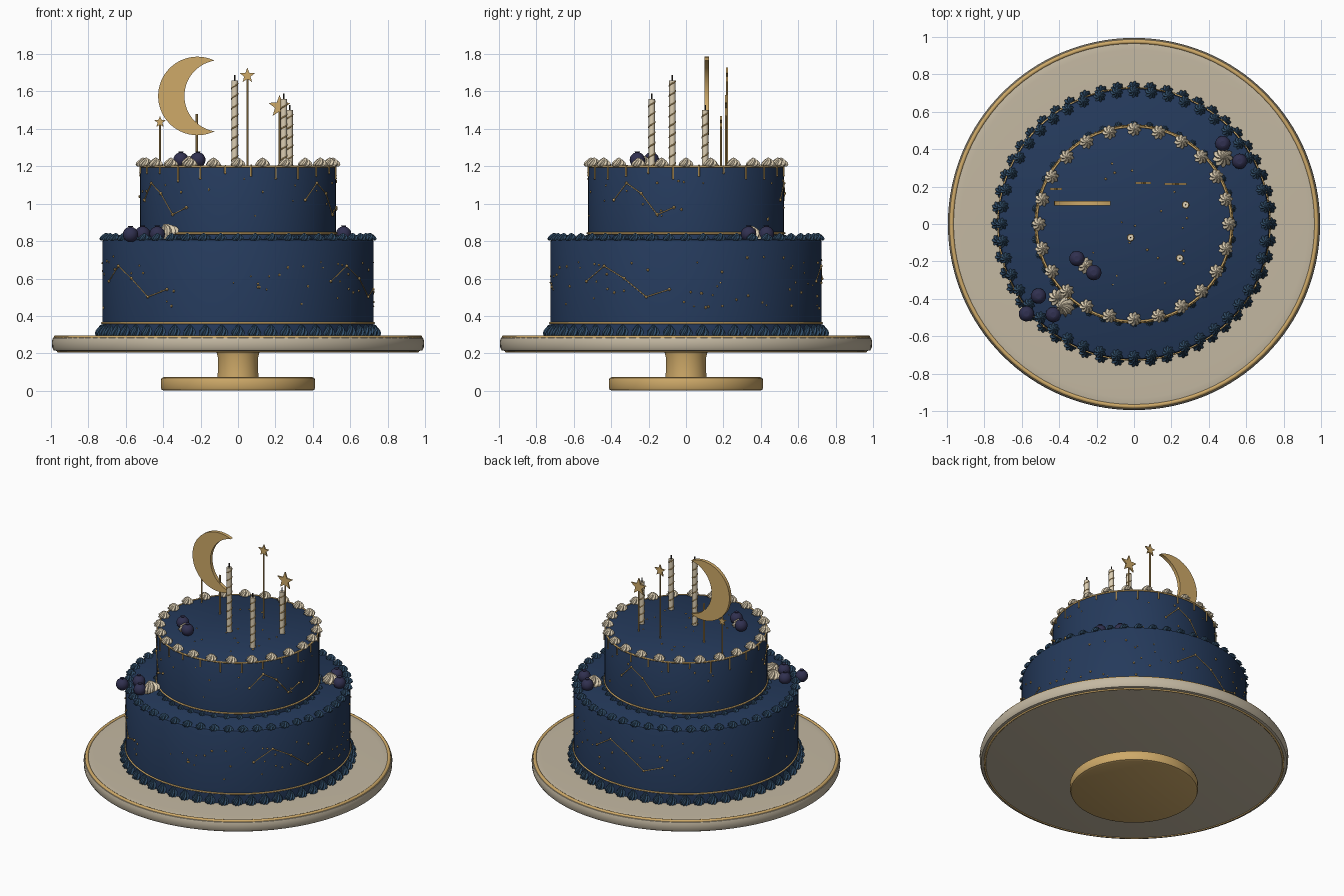
import bpy, bmesh, math, random
from math import sin, cos, pi, radians
from mathutils import Vector, Matrix

if "Cube" in bpy.data.objects:
    bpy.data.objects.remove(bpy.data.objects["Cube"])

random.seed(4)

def mat(name, c):
    m = bpy.data.materials.new(name)
    m.diffuse_color = (*c, 1)
    m.use_nodes = True
    m.node_tree.nodes["Principled BSDF"].inputs["Base Color"].default_value = m.diffuse_color
    return m

NAVY = mat("navy", (0.018, 0.042, 0.105))
PIPE = mat("blue_piping", (0.03, 0.075, 0.14))
CREAM = mat("cream", (0.72, 0.62, 0.45))
PLATE = mat("plate_cream", (0.55, 0.48, 0.36))
GOLD = mat("gold", (0.62, 0.40, 0.14))
BERRY = mat("berry", (0.03, 0.03, 0.08))
WICK = mat("wick", (0.03, 0.025, 0.02))

def finish(bm, name, m, angle=35):
    bmesh.ops.recalc_face_normals(bm, faces=bm.faces)
    me = bpy.data.meshes.new(name)
    bm.to_mesh(me)
    bm.free()
    for p in me.polygons:
        p.use_smooth = True
    me.set_sharp_from_angle(angle=radians(angle))
    me.materials.append(m)
    ob = bpy.data.objects.new(name, me)
    bpy.context.collection.objects.link(ob)
    return ob

def skin(bm, rings):
    """Bridge successive closed rings and cap both ends."""
    vs = [[bm.verts.new(p) for p in r] for r in rings]
    n = len(vs[0])
    for a, b in zip(vs, vs[1:]):
        for i in range(n):
            bm.faces.new((a[i], a[(i + 1) % n], b[(i + 1) % n], b[i]))
    bm.faces.new(vs[0][::-1])
    bm.faces.new(vs[-1])

def lathe(name, prof, m, n=96):
    bm = bmesh.new()
    skin(bm, [[(r * cos(2 * pi * i / n), r * sin(2 * pi * i / n), z) for i in range(n)] for r, z in prof])
    return finish(bm, name, m)

def ring(name, R, r, z, m):
    bpy.ops.mesh.primitive_torus_add(major_radius=R, minor_radius=r, major_segments=96,
                                     minor_segments=8, location=(0, 0, z))
    ob = bpy.context.object
    ob.name = name
    ob.data.materials.append(m)
    bpy.ops.object.shade_smooth()

def rod(bm, p, q, r, n=8):
    p, q = Vector(p), Vector(q)
    d = q - p
    M = Matrix.Translation((p + q) / 2) @ d.to_track_quat('Z', 'Y').to_matrix().to_4x4()
    bmesh.ops.create_cone(bm, cap_ends=True, segments=n, radius1=r, radius2=r, depth=d.length, matrix=M)

def ball(bm, p, r, u=8, v=6):
    bmesh.ops.create_uvsphere(bm, u_segments=u, v_segments=v, radius=r, matrix=Matrix.Translation(p))

def polar(R, deg, z):
    return Vector((R * cos(radians(deg)), R * sin(radians(deg)), z))

def dollop(bm, loc, r, h, lobes=8, tilt=None, turn=0.0):
    """Star-nozzle swirl: lobed rings that twist as they taper."""
    n = lobes * 2
    M = Matrix.Translation(loc) @ Matrix.Rotation(turn, 4, 'Z')
    if tilt:
        M = Matrix.Translation(loc) @ Matrix.Rotation(tilt[0], 4, tilt[1])
    rings = []
    for s, t in ((.85, 0), (1, .18), (.9, .42), (.66, .65), (.36, .86), (.06, 1)):
        rings.append([M @ Vector((r * s * (1 if i % 2 else .74) * cos(2 * pi * i / n + t),
                                  r * s * (1 if i % 2 else .74) * sin(2 * pi * i / n + t), h * t))
                      for i in range(n)])
    skin(bm, rings)

def border(name, count, R, z, r, h, m):
    bm = bmesh.new()
    for k in range(count):
        dollop(bm, polar(R, 90 + 360 * k / count, z), r, h, turn=2 * pi * k / count)
    finish(bm, name, m)

# Cake stand
lathe("stand_foot", [(.395, 0), (.408, .005), (.413, .018), (.413, .055), (.408, .068), (.395, .074)], GOLD)
lathe("stand_stem", [(.11, .07), (.108, .1), (.108, .18), (.116, .212)], GOLD, 48)
lathe("stand_plate", [(.955, .21), (.985, .216), (.993, .23), (.995, .265), (.99, .282), (.975, .288),
                      (.93, .289), (.9, .29), (.7, .292)], PLATE, 128)
ring("plate_top_rim", .975, .012, .284, GOLD)
ring("plate_bottom_rim", .962, .007, .212, GOLD)

# Cake tiers
def tier(name, R, z0, z1):
    lathe(name, [(R, z0), (R, z1 - .015), (R - .005, z1 - .005), (R - .015, z1)], NAVY)
tier("lower_tier", .725, .29, .812)
tier("upper_tier", .525, .80, 1.203)
ring("lower_tier_band", .726, .006, .362, GOLD)
ring("upper_tier_band", .526, .006, .842, GOLD)
ring("upper_tier_edge", .521, .006, 1.199, GOLD)

# Piped borders
border("lower_base_piping", 52, .73, .292, .036, .062, PIPE)
border("lower_top_piping", 48, .708, .803, .034, .04, PIPE)
border("upper_base_piping", 40, .53, .808, .022, .026, PIPE)
border("upper_top_piping", 24, .508, 1.2, .04, .046, CREAM)

# Gold drips under the top edge
bm = bmesh.new()
for k in range(24):
    z = 1.2 - random.choice((.035, .05, .065, .08))
    rod(bm, polar(.527, 97.5 + 15 * k, 1.2), polar(.527, 97.5 + 15 * k, z), .005)
    ball(bm, polar(.527, 97.5 + 15 * k, z), .006)
finish(bm, "gold_drips", GOLD)

# Constellations and scattered star dots
bm = bmesh.new()
for R, zs in ((.728, (.585, .667, .6, .502, .542)), (.528, (1.02, 1.11, 1.055, .942, .98))):
    for start in (-161.5, -47, 73):
        pts = [polar(R, start + 10 * i, z) for i, z in enumerate(zs)]
        for a, b in zip(pts, pts[1:]):
            rod(bm, a, b, .0028, 6)
        for p in pts:
            ball(bm, p, .008)
finish(bm, "constellations", GOLD)

bm = bmesh.new()
for R, z0, z1, n in ((.726, .44, .72, 90), (.526, .9, 1.14, 36)):
    for _ in range(n):
        ball(bm, polar(R, random.uniform(0, 360), random.uniform(z0, z1)), random.uniform(.004, .008), 6, 4)
for _ in range(20):
    ball(bm, polar(.36 * math.sqrt(random.random()), random.uniform(0, 360), 1.203), random.uniform(.004, .007), 6, 4)
finish(bm, "star_dots", GOLD)

# Candles with spiral stripes
for k, (x, y, top) in enumerate(((-.018, -.073, 1.66), (.245, -.183, 1.56), (.276, .102, 1.50))):
    bm = bmesh.new()
    rod(bm, (x, y, 1.2), (x, y, top), .017, 20)
    finish(bm, f"candle_{k}", CREAM)
    bm = bmesh.new()
    rod(bm, (x, y, top), (x, y, top + .028), .004)
    finish(bm, f"wick_{k}", WICK)
    cu = bpy.data.curves.new(f"candle_spiral_{k}", 'CURVE')
    cu.dimensions = '3D'
    cu.bevel_depth, cu.bevel_resolution = .0035, 1
    n = int((top - 1.2) / .055 * 16)
    sp = cu.splines.new('POLY')
    sp.points.add(n - 1)
    for i in range(n):
        a = 2 * pi * i / 16
        sp.points[i].co = (x + .017 * cos(a), y + .017 * sin(a), 1.203 + (top - 1.206) * i / (n - 1), 1)
    cu.materials.append(GOLD)
    bpy.context.collection.objects.link(bpy.data.objects.new(cu.name, cu))

# Flat toppers
def plaque(name, pts, y, t):
    bm = bmesh.new()
    f = bm.faces.new([bm.verts.new((x, y - t / 2, z)) for x, z in pts])
    g = bmesh.ops.extrude_face_region(bm, geom=[f])
    bmesh.ops.translate(bm, vec=(0, t, 0), verts=[v for v in g["geom"] if isinstance(v, bmesh.types.BMVert)])
    finish(bm, name, GOLD)

def arc(cx, cz, r, a0, a1, n):
    return [(cx + r * cos(a0 + (a1 - a0) * i / n), cz + r * sin(a0 + (a1 - a0) * i / n)) for i in range(n + 1)]

ao, ai = math.atan2(.189, .092), math.atan2(.189, -.03)
plaque("moon_topper", arc(-.217, 1.576, .21, ao, 2 * pi - ao, 48)
       + arc(-.095, 1.576, .1914, 2 * pi - ai, ai, 36)[1:-1], .11, .024)
bm = bmesh.new()
rod(bm, (-.22, .11, 1.2), (-.22, .11, 1.48), .006)
for k, (x, y, z, r) in enumerate(((-.417, .187, 1.437, .033), (.05, .22, 1.685, .043), (.222, .213, 1.52, .062))):
    pts = [(x + (r if i % 2 == 0 else r * .42) * sin(pi * i / 5),
            z + (r if i % 2 == 0 else r * .42) * cos(pi * i / 5)) for i in range(10)]
    plaque(f"star_topper_{k}", pts, y, .01)
    rod(bm, (x, y, 1.2), (x, y, z), .005)
finish(bm, "topper_sticks", GOLD)

# Berries with small crowns
bm = bmesh.new()
for x, y, z in ((-.305, -.185, 1.234), (-.215, -.26, 1.234), (-.51, -.385, .838), (-.575, -.48, .835),
                (-.432, -.485, .838), (.475, .43, .838), (.565, .335, .838)):
    ball(bm, (x, y, z), .041, 20, 14)
    bmesh.ops.create_cone(bm, cap_ends=True, segments=10, radius1=.01, radius2=.015, depth=.008,
                          matrix=Matrix.Translation((x, y, z + .041)))
finish(bm, "berries", BERRY)

# Cream swirls beside the berries
bm = bmesh.new()
dollop(bm, Vector((-.26, -.222, 1.2)), .046, .055)
dollop(bm, Vector((-.36, -.44, .825)), .058, .075, 9, (-.5, 'Y'))
dollop(bm, Vector((-.41, -.395, .81)), .05, .06, 9)
dollop(bm, Vector((.475, .357, .81)), .056, .07, 9)
finish(bm, "cream_swirls", CREAM)
